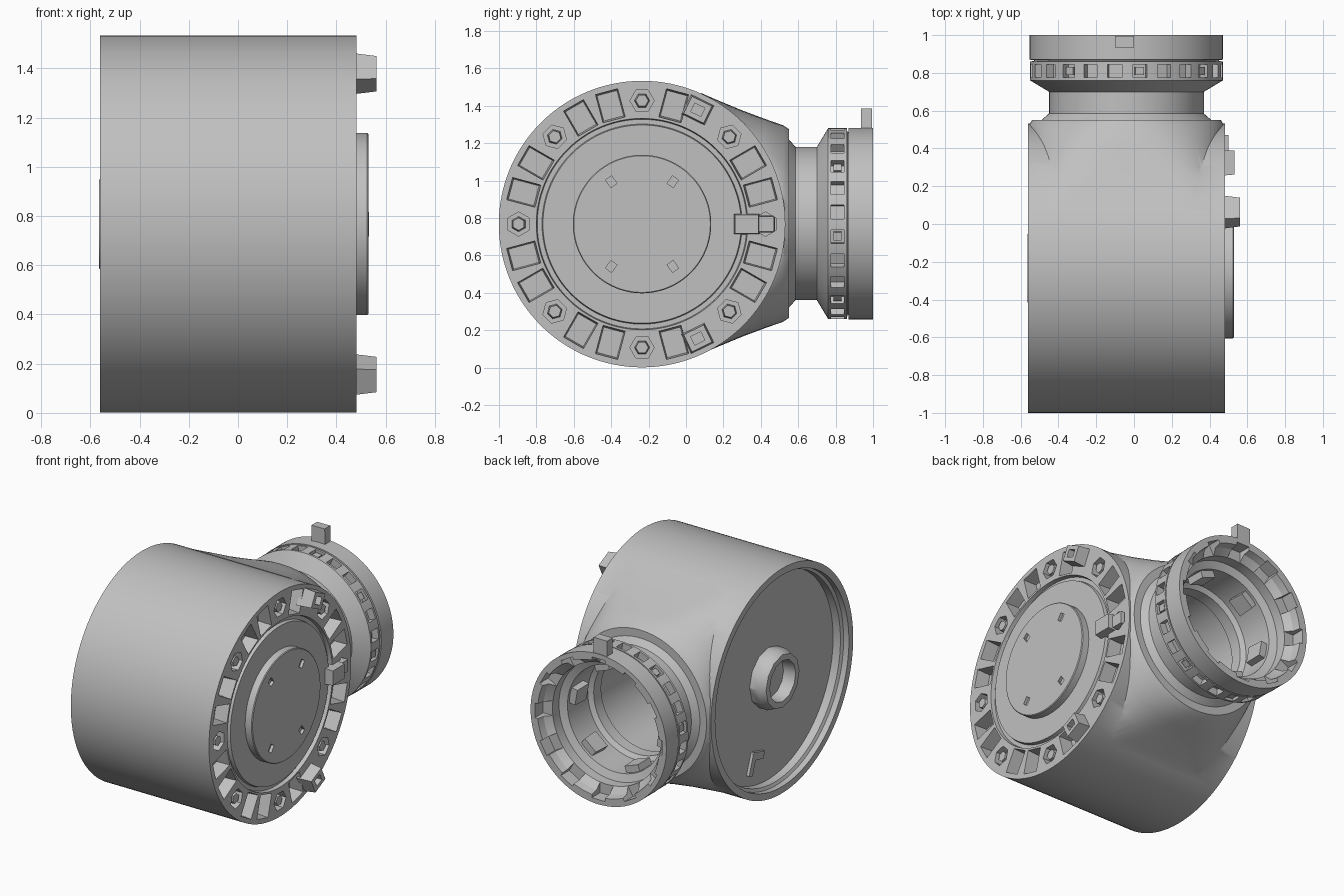
import bpy, bmesh, math
from mathutils import Matrix, Vector

old = bpy.data.objects.get("Cube")
if old:
    bpy.data.objects.remove(old, do_unlink=True)

grey = bpy.data.materials.new("plain grey")
grey.use_nodes = True
grey.diffuse_color = (0.53, 0.53, 0.53, 1)
grey.node_tree.nodes["Principled BSDF"].inputs["Base Color"].default_value = (0.53, 0.53, 0.53, 1)

# Local z becomes the drum axis (+x) or the neck axis (+y); local x points up
DRUM = Matrix(((0, 0, 1, 0), (0, 1, 0, -0.235), (1, 0, 0, 0.767), (0, 0, 0, 1)))
NECK = Matrix(((0, 1, 0, -0.04), (0, 0, 1, 0), (1, 0, 0, 0.77), (0, 0, 0, 1)))


def finish(bm, name):
    bmesh.ops.remove_doubles(bm, verts=bm.verts, dist=1e-5)
    bmesh.ops.recalc_face_normals(bm, faces=bm.faces)
    mesh = bpy.data.meshes.new(name)
    bm.to_mesh(mesh)
    bm.free()
    mesh.materials.append(grey)
    ob = bpy.data.objects.new(name, mesh)
    bpy.context.collection.objects.link(ob)
    return ob


def lathe(name, frame, profile, n=96, closed=False):
    """Turn (radius, height) points about the frame's axis."""
    bm = bmesh.new()
    vs = [bm.verts.new((r, 0, h)) for r, h in profile]
    es = [bm.edges.new(p) for p in zip(vs, vs[1:])]
    if closed:
        es.append(bm.edges.new((vs[-1], vs[0])))
    bmesh.ops.spin(bm, geom=vs + es, cent=(0, 0, 0), axis=(0, 0, 1),
                   angle=math.tau, steps=n, use_duplicate=False)
    bmesh.ops.transform(bm, matrix=frame, verts=bm.verts)
    return finish(bm, name)


def ring_of(name, frame, angles, radius, height, size, taper=1.0, sides=4):
    """Blocks (radial, tangential, axial size) or prisms set round the axis."""
    bm = bmesh.new()
    for a in angles:
        place = frame @ Matrix.Rotation(math.radians(a), 4, 'Z') @ Matrix.Translation((radius, 0, height))
        if sides == 4:
            made = bmesh.ops.create_cube(bm, size=1)["verts"]
        else:
            made = bmesh.ops.create_cone(bm, cap_ends=True, segments=sides, radius1=0.5,
                                         radius2=0.5, depth=1)["verts"]
        for v in made:
            if v.co.z > 0:
                v.co.x *= taper
                v.co.y *= taper
            v.co = place @ (v.co * Vector(size))
    return finish(bm, name)


def cut(target, cutter, mode='DIFFERENCE'):
    mod = target.modifiers.new("cut", 'BOOLEAN')
    mod.operation = mode
    mod.solver = 'EXACT'
    mod.object = cutter
    bpy.context.view_layer.objects.active = target
    bpy.ops.object.modifier_apply(modifier=mod.name)
    bpy.data.objects.remove(cutter, do_unlink=True)


# Drum with raised cap disc, narrow groove and recessed back
drum = lathe("drum", DRUM, [
    (0, 0.53), (0.365, 0.53), (0.37, 0.525), (0.37, 0.478), (0.53, 0.478), (0.535, 0.455),
    (0.56, 0.455), (0.565, 0.482), (0.766, 0.482), (0.766, -0.56), (0.72, -0.56),
    (0.72, -0.52), (0.70, -0.51), (0.70, -0.455), (0, -0.455)], n=128)


# Boss easing from the drum's squarish section to the round neck
def power(c, p):
    return math.copysign(abs(c) ** (2 / p), c)


bm = bmesh.new()
rings = []
N = 96
for y, rx, rz, p in [(0.08, 0.519, 0.698, 12), (0.18, 0.519, 0.655, 7), (0.3, 0.519, 0.605, 4),
                     (0.42, 0.519, 0.56, 2.8), (0.52, 0.519, 0.525, 2.2), (0.55, 0.50, 0.505, 2)]:
    turns = [i * math.tau / N for i in range(N)]
    rings.append([bm.verts.new((-0.04 + rx * power(math.sin(t), p), y,
                                0.77 + rz * power(math.cos(t), p))) for t in turns])
for a, b in zip(rings, rings[1:]):
    for i in range(N):
        bm.faces.new((a[i], a[(i + 1) % N], b[(i + 1) % N], b[i]))
bm.faces.new(rings[0])
bm.faces.new(rings[-1])
boss = finish(bm, "boss")
cut(boss, lathe("drum_room", DRUM, [(0, -0.7), (0.735, -0.7), (0.735, 0.7), (0, 0.7)]))
cut(drum, boss, 'UNION')
cut(drum, lathe("bore", NECK, [(0, -0.2), (0.345, -0.2), (0.345, 1.1), (0, 1.1)]))

# Pockets, bolt wells and cap pits on the drum face
clips = (26, 154)
bolts = range(0, 360, 45)
pockets = [a for a in range(0, 360, 15) if a % 45 and a not in (30, 150)]
cut(drum, ring_of("pockets", DRUM, pockets, 0.655, 0.45, (0.14, 0.11, 0.12), 1.15))
cut(drum, ring_of("wells", DRUM, bolts, 0.66, 0.45, (0.13, 0.13, 0.1), sides=6))
cut(drum, ring_of("cap_pits", DRUM, (36, 144, 216, 324), 0.28, 0.53, (0.05, 0.04, 0.04)))
ring_of("face_bolts", DRUM, bolts, 0.66, 0.43, (0.085, 0.085, 0.09), 0.8, sides=6)

# Open-topped clips and stepped locating tab on the drum face
face_clips = ring_of("face_clips", DRUM, clips, 0.68, 0.51, (0.12, 0.14, 0.104), 0.85)
cut(face_clips, ring_of("clip_slots", DRUM, clips, 0.68, 0.55, (0.05, 0.06, 0.06)))
ring_of("locating_tab", DRUM, [90], 0.56, 0.495, (0.14, 0.11, 0.074), 0.9)
ring_of("tab_step", DRUM, [90], 0.66, 0.475, (0.1, 0.09, 0.05), 0.9)

# Neck and hollow flange
flange = lathe("neck_flange", NECK, [
    (0.45, 0.5), (0.45, 0.55), (0.41, 0.585), (0.41, 0.70), (0.51, 0.76), (0.51, 0.86),
    (0.49, 0.863), (0.49, 0.868), (0.512, 0.87), (0.512, 1.0), (0.46, 1.0), (0.45, 0.95),
    (0.41, 0.91), (0.41, 0.84), (0.36, 0.82), (0.36, 0.6), (0.33, 0.58), (0.33, 0.5)], closed=True)
cut(flange, ring_of("rim_pockets", NECK, range(8, 360, 15), 0.51, 0.81, (0.1, 0.075, 0.07)))
cut(flange, ring_of("mouth_notches", NECK, range(0, 360, 30), 0.44, 0.96, (0.08, 0.1, 0.1)))
ring_of("rim_bolts", NECK, range(8, 360, 45), 0.48, 0.81, (0.04, 0.045, 0.045))
ring_of("bore_tabs", NECK, range(20, 380, 60), 0.34, 0.74, (0.06, 0.12, 0.12), 0.9)

# Upright key on the flange
ring_of("flange_key", NECK, [-1], 0.555, 0.965, (0.12, 0.1, 0.06))

# Hub and small bracket in the recessed back
lathe("back_hub", DRUM, [(0.20, -0.44), (0.20, -0.52), (0.18, -0.565), (0.14, -0.565),
                         (0.13, -0.48), (0.0, -0.47), (0, -0.44)], n=12)
ring_of("back_bracket", DRUM, [165], 0.50, -0.46, (0.05, 0.12, 0.03))
ring_of("back_bracket_leg", DRUM, [160], 0.56, -0.46, (0.14, 0.04, 0.03))

# Smooth curves, sharp edges
for ob in bpy.context.scene.objects:
    ob.select_set(ob.type == 'MESH')
bpy.context.view_layer.objects.active = drum
bpy.ops.object.shade_smooth_by_angle(angle=math.radians(30))
